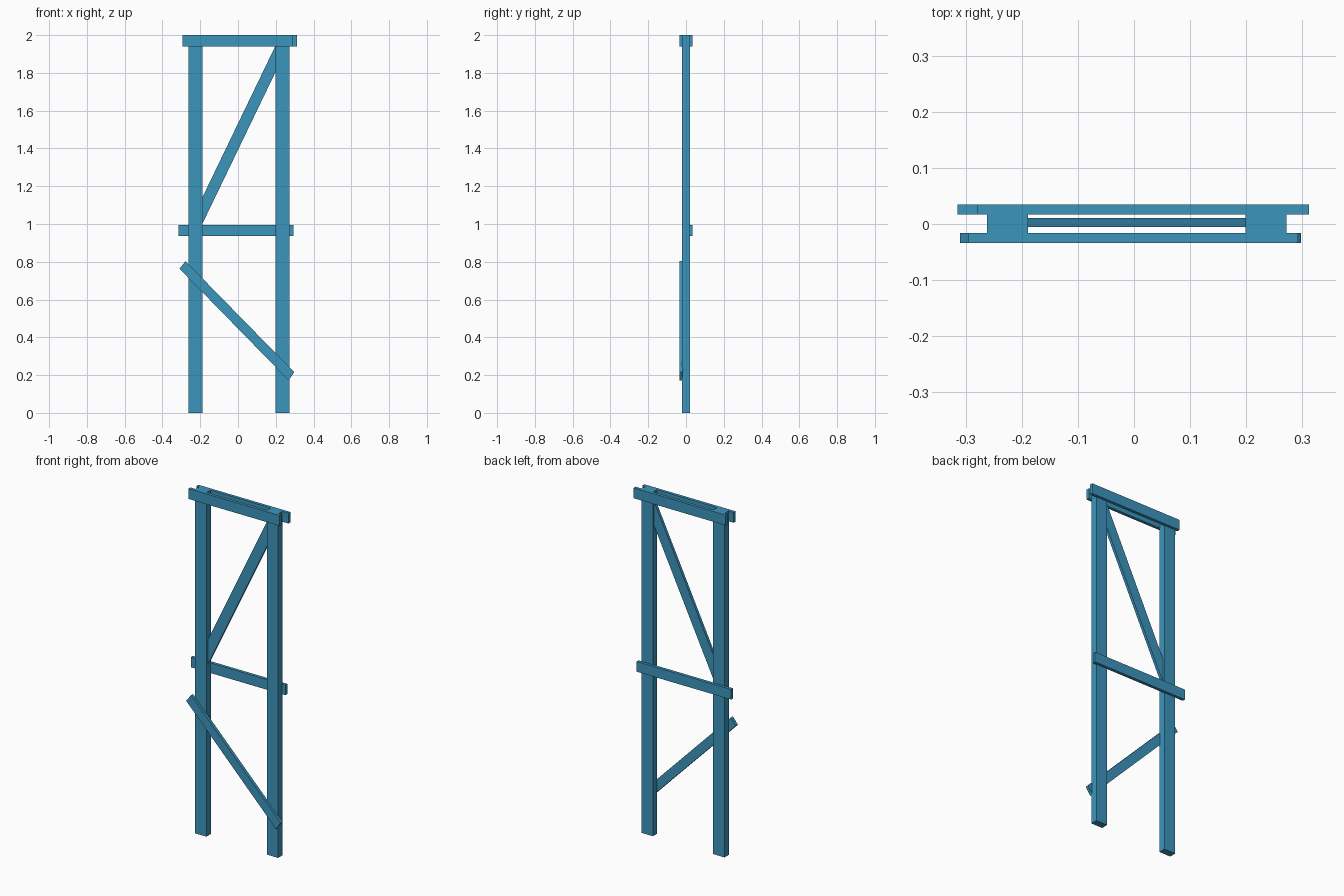
import bpy
import bmesh

cube = bpy.data.objects.get("Cube")
if cube:
    bpy.data.objects.remove(cube, do_unlink=True)

COLOR = (0.045, 0.30, 0.50, 1.0)
paint = bpy.data.materials.new("blue_paint")
paint.use_nodes = True
paint.diffuse_color = COLOR
bsdf = next(n for n in paint.node_tree.nodes if n.type == 'BSDF_PRINCIPLED')
bsdf.inputs["Base Color"].default_value = COLOR


def plank(name, outline, y0, y1):
    """Extrude an (x, z) outline from y0 to y1."""
    bm = bmesh.new()
    face = bm.faces.new([bm.verts.new((x, y0, z)) for x, z in outline])
    moved = bmesh.ops.extrude_face_region(bm, geom=[face])["geom"]
    verts = [v for v in moved if isinstance(v, bmesh.types.BMVert)]
    bmesh.ops.translate(bm, verts=verts, vec=(0, y1 - y0, 0))
    bmesh.ops.recalc_face_normals(bm, faces=bm.faces)
    mesh = bpy.data.meshes.new(name)
    bm.to_mesh(mesh)
    bm.free()
    mesh.materials.append(paint)
    obj = bpy.data.objects.new(name, mesh)
    bpy.context.collection.objects.link(obj)
    return obj


def rect(x0, x1, z0, z1):
    return [(x0, z0), (x1, z0), (x1, z1), (x0, z1)]


FRONT = (-0.034, -0.016)
BACK = (0.017, 0.035)

# Uprights
plank("right_post", rect(-0.262, -0.189, 0, 2), -0.02, 0.02)
plank("left_post", rect(0.199, 0.272, 0, 2), -0.02, 0.02)

# Horizontal rails
plank("top_front_rail", rect(-0.295, 0.292, 1.94, 2), *FRONT)
plank("top_back_rail", rect(-0.279, 0.312, 1.94, 2), *BACK)
plank("middle_back_rail", rect(-0.315, 0.293, 0.937, 0.996), *BACK)

# Diagonal braces
plank("upper_brace", [(-0.189, 1.0), (0.199, 1.805), (0.199, 1.945), (-0.189, 1.14)],
      -0.005, 0.011)
plank("lower_brace", [(-0.31, 0.763), (0.268, 0.172), (0.298, 0.216), (-0.278, 0.804)],
      *FRONT)
